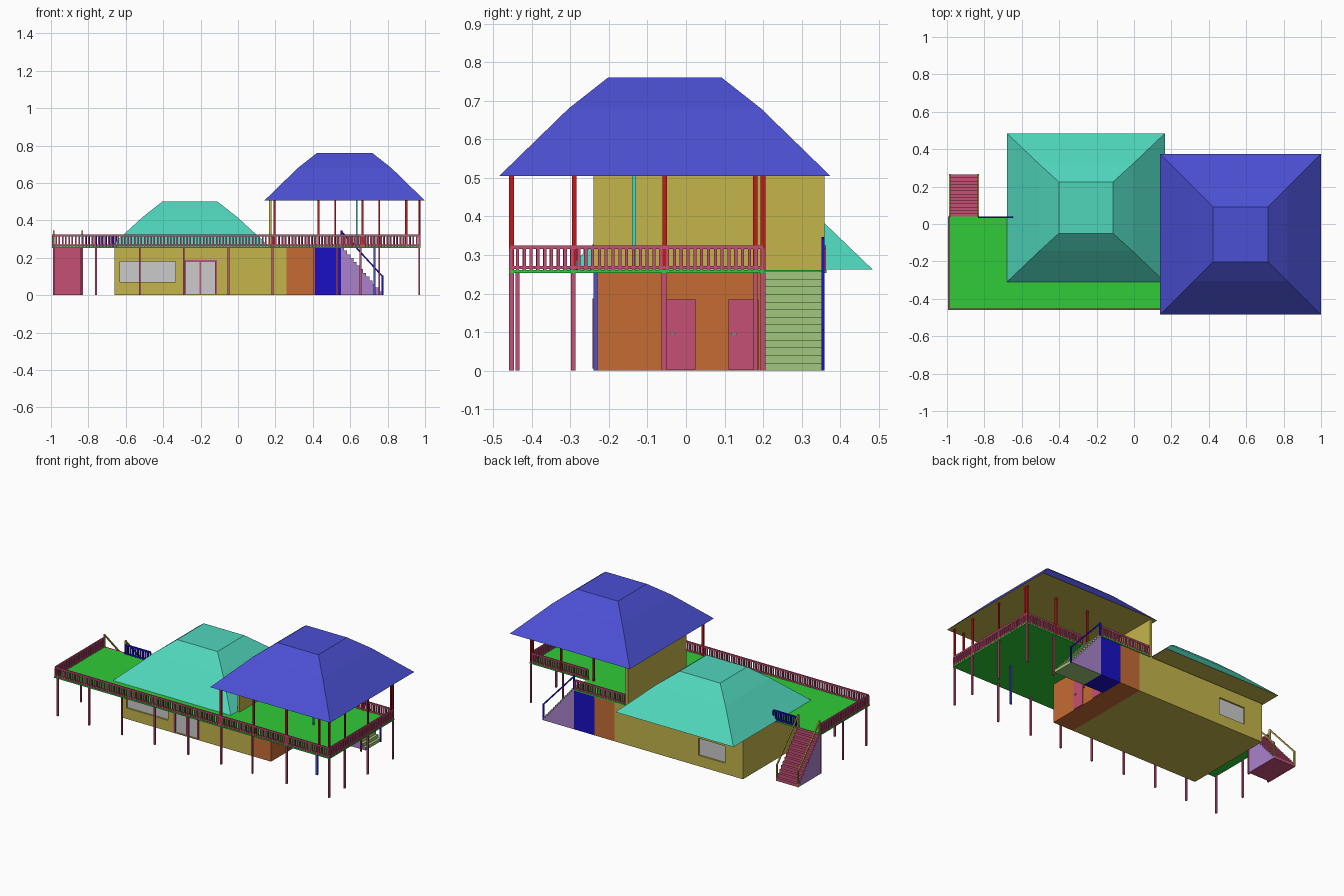
import bpy, bmesh

if "Cube" in bpy.data.objects:
    bpy.data.objects.remove(bpy.data.objects["Cube"])

def mat(name, r, g, b):
    m = bpy.data.materials.new(name)
    m.diffuse_color = (r, g, b, 1)
    m.use_nodes = True
    m.node_tree.nodes["Principled BSDF"].inputs["Base Color"].default_value = m.diffuse_color
    return m

YELLOW = mat("yellow", .56, .46, .07)
ORANGE = mat("orange", .56, .15, .035)
PINK = mat("pink", .56, .08, .18)
GREEN = mat("green", .03, .6, .04)
BLUE = mat("blue", .07, .08, .65)
DEEP = mat("deep_blue", .01, .005, .55)
TEAL = mat("teal", .08, .67, .5)
RED = mat("red", .55, .01, .01)
LILAC = mat("lilac", .4, .22, .6)
LIME = mat("pale_green", .35, .58, .2)

def finish(name, bm, *mats):
    bmesh.ops.recalc_face_normals(bm, faces=bm.faces)
    me = bpy.data.meshes.new(name)
    bm.to_mesh(me)
    bm.free()
    for m in mats:
        if m:
            me.materials.append(m)
    ob = bpy.data.objects.new(name, me)
    bpy.context.collection.objects.link(ob)
    return ob

def add_box(bm, x0, x1, y0, y1, z0, z1):
    vs = bmesh.ops.create_cube(bm, size=1)["verts"]
    for v in vs:
        v.co = ((x0 + x1) / 2 + v.co.x * (x1 - x0),
                (y0 + y1) / 2 + v.co.y * (y1 - y0),
                (z0 + z1) / 2 + v.co.z * (z1 - z0))

def boxes(name, m, *dims):
    bm = bmesh.new()
    for d in dims:
        add_box(bm, *d)
    return finish(name, bm, m)

def prism(name, pts, axis, lo, hi, *mats):
    """Extrude an outline along an axis; a second material goes on the swept faces."""
    put = {"x": lambda a, b, t: (t, a, b), "y": lambda a, b, t: (a, t, b),
           "z": lambda a, b, t: (a, b, t)}[axis]
    bm = bmesh.new()
    rings = [[bm.verts.new(put(a, b, t)) for a, b in pts] for t in (lo, hi)]
    for r in rings:
        bm.faces.new(r)
    n = len(pts)
    for i in range(n):
        j = (i + 1) % n
        f = bm.faces.new((rings[0][i], rings[0][j], rings[1][j], rings[1][i]))
        f.material_index = len(mats) - 1
    return finish(name, bm, *mats)

# Hipped roofs: stacked rectangular rings, flat top, soffit underneath
def roof(name, cx, cy, rings, m):
    bm = bmesh.new()
    loops = [[bm.verts.new((cx + sx * hx, cy + sy * hy, z))
              for sx, sy in ((-1, -1), (1, -1), (1, 1), (-1, 1))] for hx, hy, z in rings]
    for a, b in zip(loops, loops[1:]):
        for i in range(4):
            j = (i + 1) % 4
            bm.faces.new((a[i], a[j], b[j], b[i]))
    bm.faces.new(loops[-1])
    bm.faces.new(loops[0]).material_index = 1
    finish(name, bm, m, YELLOW)

roof("upper_roof", .57, -.055, [(.43, .43, .505), (.25, .25, .68), (.147, .147, .761)], BLUE)
roof("lower_roof", -.257, .0875, [(.4225, .3975, .262), (.25, .233, .42), (.145, .1375, .502)], TEAL)

# Ground floor with recessed openings
house = boxes("ground_floor", YELLOW, (-.66, .26, -.24, .36, 0, .255))
cut = boxes("opening_cutter", None, (-.63, -.335, -.3, -.222, .07, .18),
            (-.29, -.115, -.3, -.222, .005, .185), (-.53, -.34, .342, .4, .07, .18))
cut.hide_render = True
cut.hide_viewport = True
mod = house.modifiers.new("openings", "BOOLEAN")
mod.object = cut
mod.solver = "EXACT"
boxes("window_panes", None, (-.63, -.335, -.23, -.224, .07, .18), (-.53, -.34, .344, .35, .07, .18))
boxes("double_door_panels", None, (-.285, -.12, -.232, -.224, .005, .18))
boxes("double_door_frame", PINK, (-.292, -.282, -.243, -.224, .005, .187),
      (-.123, -.113, -.243, -.224, .005, .187), (-.206, -.199, -.24, -.224, .005, .18),
      (-.292, -.113, -.243, -.224, .18, .187))
boxes("orange_room", ORANGE, (.26, .405, -.24, .36, 0, .255))
boxes("side_doors", PINK, (.405, .409, -.055, .025, .003, .185), (.405, .409, .11, .188, .003, .185))
boxes("door_handles", None, (.409, .417, -.042, -.028, .092, .098), (.409, .417, .118, .132, .092, .098))
boxes("store_room", DEEP, (.405, .55, .205, .36, 0, .255))
boxes("store_door", DEEP, (.44, .51, .201, .205, .003, .185))

# Upper wall and deck
boxes("upper_wall", YELLOW, (.165, .18, -.24, .36, .255, .505))
prism("deck", [(-.995, -.46), (.977, -.46), (.977, .205), (.55, .205), (.55, .365), (.18, .365),
               (.18, -.235), (-.655, -.235), (-.655, .04), (-.995, .04)], "z", .253, .261, GREEN)

# Railings: rails plus evenly spaced balusters
def railing(name, m, axis, fixed, a, b):
    h = .004
    def span(lo, hi, z0, z1):
        return ((lo, hi, fixed - h, fixed + h, z0, z1) if axis == "x"
                else (fixed - h, fixed + h, lo, hi, z0, z1))
    n = max(2, round((b - a) / .0175))
    dims = [span(a, b, .315, .325), span(a, b, .264, .271)]
    for i in range(n + 1):
        t = a + (b - a) * i / n
        dims.append(span(t - h, t + h, .261, .317))
    boxes(name, m, *dims)

railing("front_railing", PINK, "x", -.455, -.99, .972)
railing("left_railing", PINK, "y", -.99, -.455, .035)
railing("right_railing", PINK, "y", .972, -.455, .2)
railing("back_railing", PINK, "x", .2, .56, .972)
railing("landing_railing", PINK, "x", .36, .185, .54)
railing("left_back_railing", DEEP, "x", .035, -.83, -.65)

# Posts
def posts(name, m, spots, z0, z1, wx, wy):
    boxes(name, m, *[(x - wx, x + wx, y - wy, y + wy, z0, z1) for x, y in spots])

posts("upper_front_posts", RED, [(x, -.453) for x in (.195, .43, .665, .9)], .26, .506, .006, .005)
posts("upper_right_posts", RED, [(.97, y) for y in (-.453, -.29, -.055, .18)], .26, .506, .004, .006)
posts("upper_back_posts", RED, [(x, .2) for x in (.52, .755, .97)], .26, .506, .005, .006)
posts("upper_inner_post", TEAL, [(.635, -.135)], .26, .506, .005, .005)
posts("lower_front_posts", PINK, [(x, -.437) for x in (-.985, -.76, -.525, -.29, -.05, .185, .41, .655)],
      0, .254, .005, .005)
posts("lower_right_posts", PINK, [(.97, y) for y in (-.453, -.293, -.057, .2)], 0, .254, .004, .006)
posts("lower_back_posts", PINK, [(.755, .18), (.53, .18)], 0, .254, .005, .005)
posts("lower_left_posts", PINK, [(-.985, -.2), (-.985, .03), (-.838, .03)], 0, .254, .005, .005)
posts("lower_inner_post", BLUE, [(.73, -.235)], 0, .254, .006, .005)

# Stairs: stepped solid, climbing from "foot" to "top"
def stair_profile(foot, top, n=13, height=.258):
    pts = [(foot, 0)]
    for i in range(n):
        z = height * (i + 1) / n
        pts += [(foot + (top - foot) * i / n, z), (foot + (top - foot) * (i + 1) / n, z)]
    return pts + [(top, 0)]

prism("right_stairs", stair_profile(.77, .55), "y", .205, .36, LILAC, LIME)
prism("left_stairs", stair_profile(.265, .04), "x", -.99, -.83, LILAC, PINK)

# Handrails: sloped bar with a post at each end
def handrail(name, m, axis, lo, hi, foot, top):
    prism(name + "_bar", [(foot, .095), (foot, .107), (top, .347), (top, .335)], axis, lo, hi, m)
    for tag, p, z0, z1 in (("foot", foot, 0, .105), ("top", top, .25, .345)):
        prism(name + "_" + tag + "_post", [(p - .005, z0), (p + .005, z0), (p + .005, z1), (p - .005, z1)],
              axis, lo, hi, m)

handrail("right_stair_handrail", DEEP, "y", .352, .36, .772, .553)
handrail("left_stair_outer_handrail", YELLOW, "x", -.99, -.982, .262, .043)
handrail("left_stair_inner_handrail", YELLOW, "x", -.838, -.83, .262, .043)
